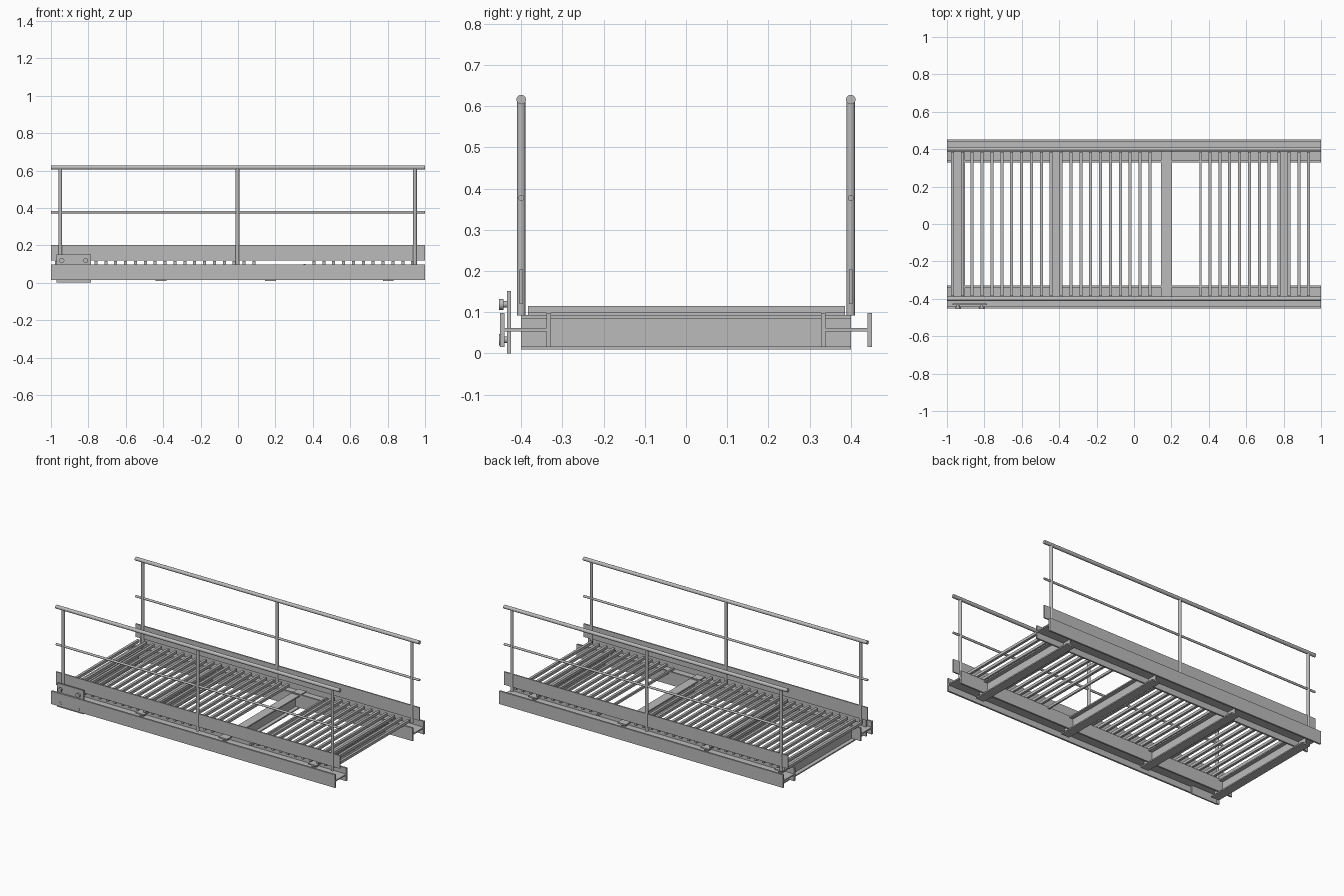
import bpy, math

cube = bpy.data.objects.get("Cube")
if cube:
    bpy.data.objects.remove(cube, do_unlink=True)

steel = bpy.data.materials.new("grey_steel")
steel.use_nodes = True
GREY = (0.5, 0.5, 0.5, 1)
steel.diffuse_color = GREY
steel.node_tree.nodes["Principled BSDF"].inputs["Base Color"].default_value = GREY


def mesh_object(name, verts, faces):
    mesh = bpy.data.meshes.new(name)
    mesh.from_pydata(verts, [], faces)
    mesh.materials.append(steel)
    obj = bpy.data.objects.new(name, mesh)
    bpy.context.collection.objects.link(obj)
    return obj


def box(name, x, y, z):
    """Box from (min, max) ranges."""
    verts = [(a, b, c) for a in x for b in y for c in z]
    faces = [(0, 1, 3, 2), (4, 6, 7, 5), (0, 4, 5, 1),
             (2, 3, 7, 6), (0, 2, 6, 4), (1, 5, 7, 3)]
    return mesh_object(name, verts, faces)


def i_profile(width, height, web, flange):
    """Outline of an I section, flanges at top and bottom."""
    w, h, t, f = width / 2, height / 2, web / 2, height / 2 - flange
    right = [(w, -h), (w, -f), (t, -f), (t, f), (w, f), (w, h)]
    return right + [(-a, b) for a, b in reversed(right)]


def extrude(name, profile, place, start, end):
    """Sweep a profile; place(a, b, s) maps it into space."""
    n = len(profile)
    verts = [place(a, b, s) for s in (start, end) for a, b in profile]
    faces = [(i, (i + 1) % n, (i + 1) % n + n, i + n) for i in range(n)]
    faces += [tuple(reversed(range(n))), tuple(range(n, 2 * n))]
    obj = mesh_object(name, verts, faces)
    bpy.context.view_layer.objects.active = obj
    bpy.ops.object.mode_set(mode='EDIT')
    bpy.ops.mesh.select_all(action='SELECT')
    bpy.ops.mesh.normals_make_consistent(inside=False)
    bpy.ops.object.mode_set(mode='OBJECT')
    return obj


def rod(name, centre, radius, length, axis, sides=20):
    rot = {'X': (0, math.pi / 2, 0), 'Y': (math.pi / 2, 0, 0), 'Z': (0, 0, 0)}[axis]
    bpy.ops.mesh.primitive_cylinder_add(vertices=sides, radius=radius, depth=length,
                                        location=centre, rotation=rot)
    obj = bpy.context.object
    obj.name = name
    obj.data.materials.append(steel)
    bpy.ops.object.shade_smooth_by_angle(angle=math.radians(35))
    return obj


# Side beams, guard rails and toe boards on both sides
side_section = i_profile(0.083, 0.124, 0.008, 0.011)
for side, s in (("left", 1), ("right", -1)):
    name = "back" if s > 0 else "front"
    extrude(name + "_side_beam", side_section,
            lambda a, b, t: (t, s * 0.39 + b, 0.057 + a), -1, 1)
    y = s * 0.4
    box(name + "_toe_board", (-1, 1), (y - 0.004, y + 0.004), (0.12, 0.203))
    rod(name + "_handrail", (0, y, 0.616), 0.0115, 2, 'X')
    rod(name + "_mid_rail", (0, y, 0.377), 0.007, 2, 'X')
    for x in (-0.95, -0.003, 0.946):
        rod(name + "_post", (x, y, 0.352), 0.01, 0.52, 'Z')

# Cross beams under the deck
cross_section = i_profile(0.058, 0.084, 0.007, 0.008)
for x in (-0.933, -0.412, 0.173, 0.803):
    extrude("cross_beam", cross_section,
            lambda a, b, t: (x + a, t, 0.051 + b), -0.4, 0.4)

# Deck bars in two groups with an open bay between
for start, count in ((-0.971, 21), (0.406, 11)):
    for i in range(count):
        x = start + i * 0.0528
        box("deck_bar", (x - 0.008, x + 0.008), (-0.384, 0.386), (0.098, 0.115))
box("bay_edge_bar", (0.35, 0.361), (-0.384, 0.386), (0.085, 0.1))

# Connection plate and bolts at one end of the front beam
box("connection_plate", (-0.97, -0.785), (-0.434, -0.425), (0, 0.151))
for x in (-0.942, -0.814):
    for z in (0.119, 0.033):
        rod("bolt_shank", (x, -0.439, z), 0.008, 0.02, 'Y', 16)
        rod("bolt_head", (x, -0.448, z), 0.0135, 0.011, 'Y', 16)
